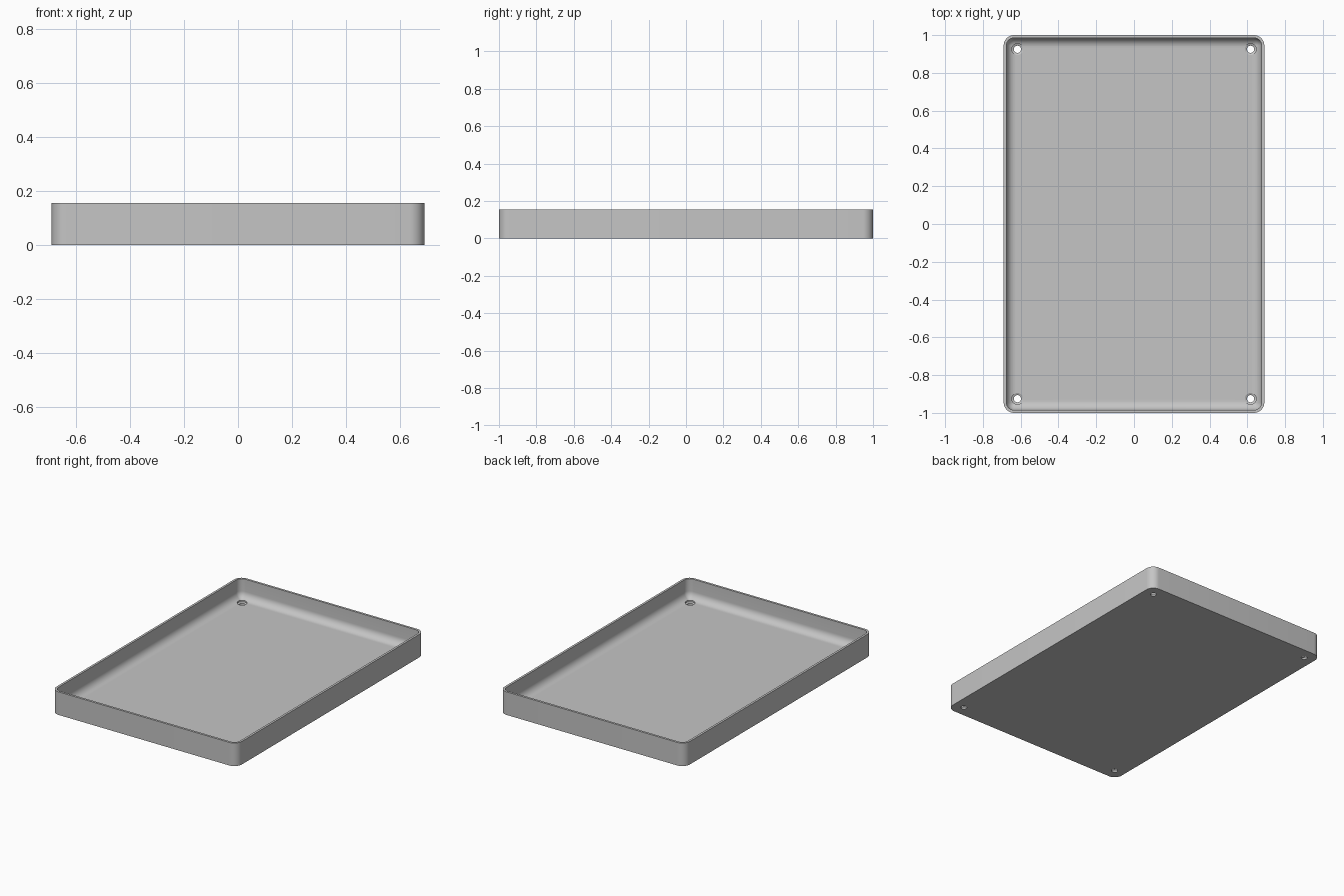
import bpy
import bmesh
from math import sin, cos, pi

if "Cube" in bpy.data.objects:
    bpy.data.objects.remove(bpy.data.objects["Cube"], do_unlink=True)

HALF_X, HALF_Y, HEIGHT = 0.69, 1.0, 0.155
CORNER, WALL, FLOOR, FILLET = 0.055, 0.015, 0.023, 0.05
HOLE_X, HOLE_Y = 0.617, 0.925

grey = bpy.data.materials.new("plain_grey")
grey.use_nodes = True
colour = (0.56, 0.56, 0.56, 1)
grey.diffuse_color = colour
grey.node_tree.nodes["Principled BSDF"].inputs["Base Color"].default_value = colour


def rounded_ring(bm, inset, z, steps=10):
    """Rounded rectangle of vertices, moved inward by inset."""
    r = max(CORNER - inset, 0.003)
    cx, cy = HALF_X - inset - r, HALF_Y - inset - r
    ring = []
    for k, (sx, sy) in enumerate([(1, 1), (-1, 1), (-1, -1), (1, -1)]):
        for i in range(steps + 1):
            a = (k + i / steps) * pi / 2
            ring.append(bm.verts.new((sx * cx + r * cos(a), sy * cy + r * sin(a), z)))
    return ring


def circle_ring(bm, x, y, radius, z, sides=32):
    return [bm.verts.new((x + radius * cos(2 * pi * i / sides),
                          y + radius * sin(2 * pi * i / sides), z)) for i in range(sides)]


def skin(bm, rings):
    """Join rings in order and close both ends."""
    for a, b in zip(rings, rings[1:]):
        for i in range(len(a)):
            j = (i + 1) % len(a)
            bm.faces.new((a[i], a[j], b[j], b[i]))
    bm.faces.new(rings[0][::-1])
    bm.faces.new(rings[-1])


def finish(bm, name):
    bmesh.ops.recalc_face_normals(bm, faces=bm.faces)
    mesh = bpy.data.meshes.new(name)
    bm.to_mesh(mesh)
    bm.free()
    obj = bpy.data.objects.new(name, mesh)
    mesh.materials.append(grey)
    bpy.context.collection.objects.link(obj)
    return obj


# Tray: outer wall, rim, inner wall, fillet down to the floor
profile = [(0, 0), (0, HEIGHT), (WALL, HEIGHT)]
for i in range(11):
    a = i / 10 * pi / 2
    profile.append((WALL + FILLET * (1 - cos(a)), FLOOR + FILLET * (1 - sin(a))))
bm = bmesh.new()
skin(bm, [rounded_ring(bm, inset, z) for inset, z in profile])
tray = finish(bm, "tray")

# Recessed screw holes in the four corners
bm = bmesh.new()
hole_profile = [(0.019, -0.05), (0.019, 0.012), (0.03, 0.017), (0.03, 0.1)]
for sx in (-1, 1):
    for sy in (-1, 1):
        skin(bm, [circle_ring(bm, sx * HOLE_X, sy * HOLE_Y, r, z) for r, z in hole_profile])
cutter = finish(bm, "screw_hole_cutter")
cutter.hide_render = True

cut = tray.modifiers.new("screw_holes", 'BOOLEAN')
cut.operation = 'DIFFERENCE'
cut.solver = 'EXACT'
cut.object = cutter

for obj in bpy.context.selected_objects:
    obj.select_set(False)
bpy.context.view_layer.objects.active = tray
tray.select_set(True)
bpy.ops.object.modifier_apply(modifier=cut.name)
bpy.data.objects.remove(cutter, do_unlink=True)
bpy.ops.object.shade_smooth_by_angle(angle=pi / 6)
